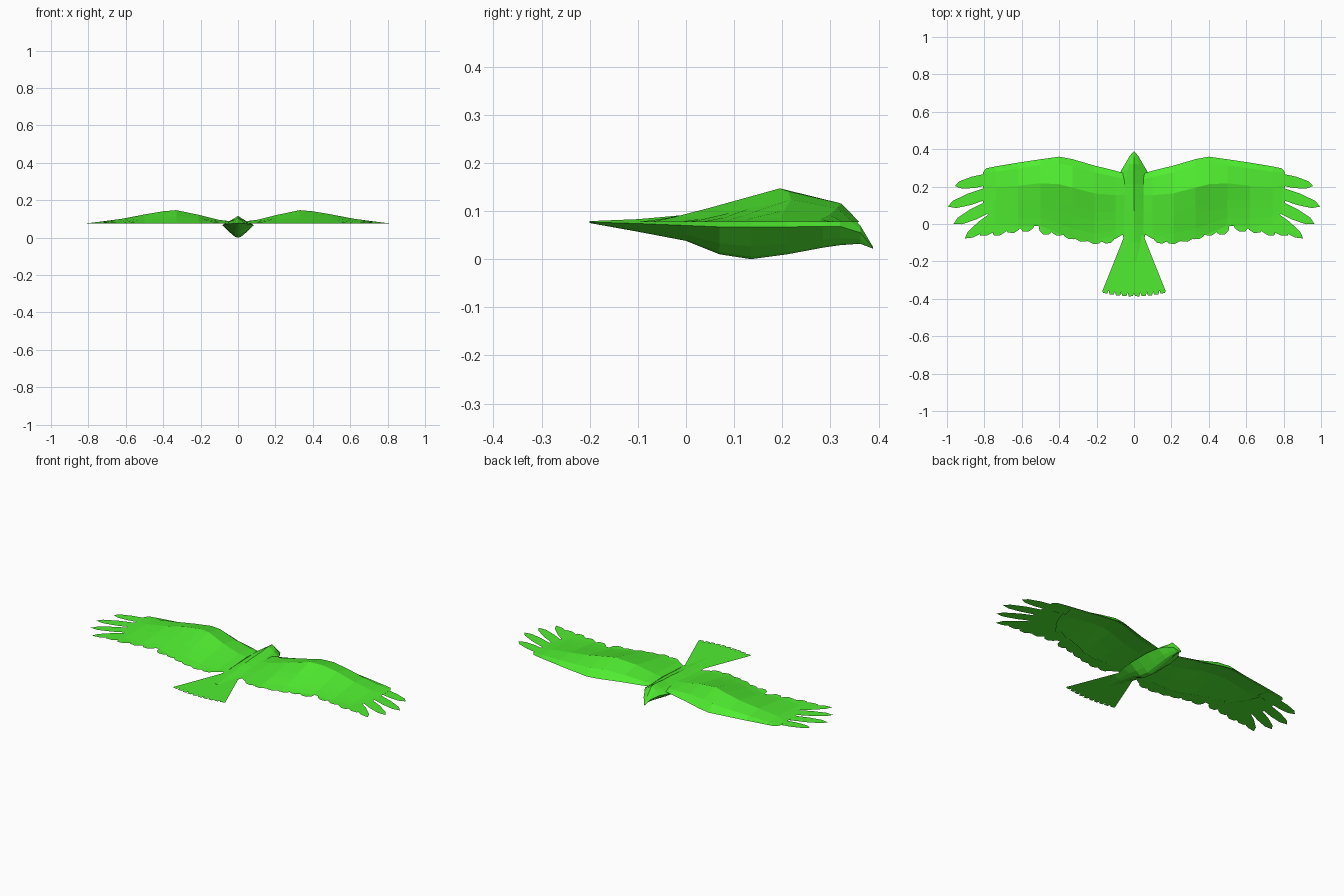
import bpy, bmesh
from mathutils import Vector

if "Cube" in bpy.data.objects:
    bpy.data.objects.remove(bpy.data.objects["Cube"])

Z0 = 0.077  # level of the flat feathers

green = bpy.data.materials.new("green")
green.diffuse_color = (0.08, 0.85, 0.03, 1)
green.use_nodes = True
green.node_tree.nodes["Principled BSDF"].inputs["Base Color"].default_value = green.diffuse_color


def make(name, verts, faces, mirror=False):
    me = bpy.data.meshes.new(name)
    me.from_pydata(verts, [], faces)
    bm = bmesh.new()
    bm.from_mesh(me)
    bmesh.ops.remove_doubles(bm, verts=bm.verts, dist=0.0002)
    bmesh.ops.recalc_face_normals(bm, faces=bm.faces)
    # open sheets should face upward
    if name.endswith("feathers"):
        for f in bm.faces:
            if f.normal.z < 0:
                f.normal_flip()
    bm.to_mesh(me)
    bm.free()
    me.materials.append(green)
    ob = bpy.data.objects.new(name, me)
    bpy.context.collection.objects.link(ob)
    if mirror:
        m = ob.modifiers.new("mirror", 'MIRROR')
        m.use_mirror_merge = False
    return ob


def loft(rings, closed_ends=True):
    n = len(rings[0])
    verts = [p for r in rings for p in r]
    faces = []
    for i in range(len(rings) - 1):
        for j in range(n):
            k = (j + 1) % n
            faces.append((i*n + j, i*n + k, (i + 1)*n + k, (i + 1)*n + j))
    if closed_ends:
        faces.append(tuple(range(n)))
        faces.append(tuple(range((len(rings) - 1)*n, len(rings)*n)))
    return verts, faces


# Body, head and beak: y, half width, bottom, side and top heights
sections = [
    (-.20, .012, .075, .077, .079),
    (-.10, .050, .057, .074, .083),
    (.00, .075, .038, .070, .092),
    (.07, .085, .010, .067, .100),
    (.135, .085, .000, .067, .105),
    (.21, .085, .010, .067, .108),
    (.285, .070, .024, .068, .116),
    (.32, .048, .029, .068, .115),
    (.362, .024, .032, .055, .070),
    (.388, .002, .022, .024, .026),
]
rings = []
for y, w, b, s, t in sections:
    half = [(.5*w, s + .55*(t - s)), (w, s), (.5*w, b + .4*(s - b)), (.2*w, b + .08*(s - b))]
    ring = [(0, y, t)] + [(x, y, z) for x, z in half] + [(0, y, b)]
    ring += [(-x, y, z) for x, z in reversed(half)]
    rings.append(ring)
make("body", *loft(rings))

# Wings: x, leading edge, trailing edge, dome height
stations = [
    (.05, .270, -.050, .012),
    (.10, .285, -.080, .018),
    (.21, .312, -.100, .045),
    (.33, .347, -.075, .070),
    (.40, .360, -.050, .064),
    (.50, .346, -.010, .047),
    (.62, .328, -.015, .024),
    (.74, .308, .000, .008),
    (.79, .298, .060, .002),
    (.808, .276, .120, .001),
]
dome = [(0, 0), (.09, .6), (.36, 1), (.6, .6), (.72, .4), (.88, .15), (1, 0)]
rings = []
for x, lead, trail, h in stations:
    top = [(x, lead + (trail - lead)*u, Z0 + h*v) for u, v in dome]
    under = [(x, lead + (trail - lead)*u, Z0 + h*v*.5) for u, v in dome[1:-1]]
    rings.append(top + under[::-1])
make("wings", *loft(rings), mirror=True)


def feathers(name, items):
    # root, tip, width -> flat tapered blades
    verts, faces = [], []
    for i, (rx, ry, tx, ty, w) in enumerate(items):
        root, tip = Vector((rx, ry)), Vector((tx, ty))
        d = tip - root
        side = Vector((-d.y, d.x)).normalized()*w*.5
        shape = [(0, 1), (.65, 1), (.9, .65), (1, 0), (.88, -.7), (.65, -1), (0, -1)]
        start = len(verts)
        for u, v in shape:
            p = root + d*u + side*v
            verts.append((p.x, p.y, Z0 - .0006*(i % 2)))
        faces.append(tuple(range(start, start + len(shape))))
    make(name, verts, faces, mirror=True)


# Spread finger feathers at the wing tips
feathers("wing_tip_feathers", [
    (.68, .26, .957, .203, .062),
    (.68, .20, .995, .093, .062),
    (.66, .15, .965, .000, .062),
    (.64, .11, .904, -.077, .062),
    (.62, .09, .825, -.062, .066),
    (.62, .08, .752, -.060, .075),
])

# Short overlapping feathers along the trailing edge
feathers("trailing_feathers", [
    (.60, .06, .675, -.045, .08),
    (.54, .06, .595, -.040, .08),
    (.45, .03, .485, -.055, .08),
    (.39, .01, .420, -.060, .08),
    (.33, -.02, .350, -.080, .08),
    (.27, -.03, .285, -.095, .08),
    (.20, -.03, .215, -.108, .08),
    (.14, -.03, .150, -.105, .08),
])

# Fan tail with a notched end
count = 5
verts, faces = [], []
for i in range(count):
    a, b = i/count, (i + 1)/count
    end = lambda t: (.17*t, -.385 + .02*t*t)
    (x0, y0), (x1, y1) = end(a), end(b)
    s = len(verts)
    outline = [(.05*a, -.06), (x0, y0 + .018), (x0 + .006, y0),
               (x1 - .006, y1 - .004), (x1, y1 + (.018 if i < count - 1 else .004)), (.05*b, -.06)]
    verts += [(x, y, Z0) for x, y in outline]
    faces.append(tuple(range(s, s + 6)))
make("tail_feathers", verts, faces, mirror=True)
